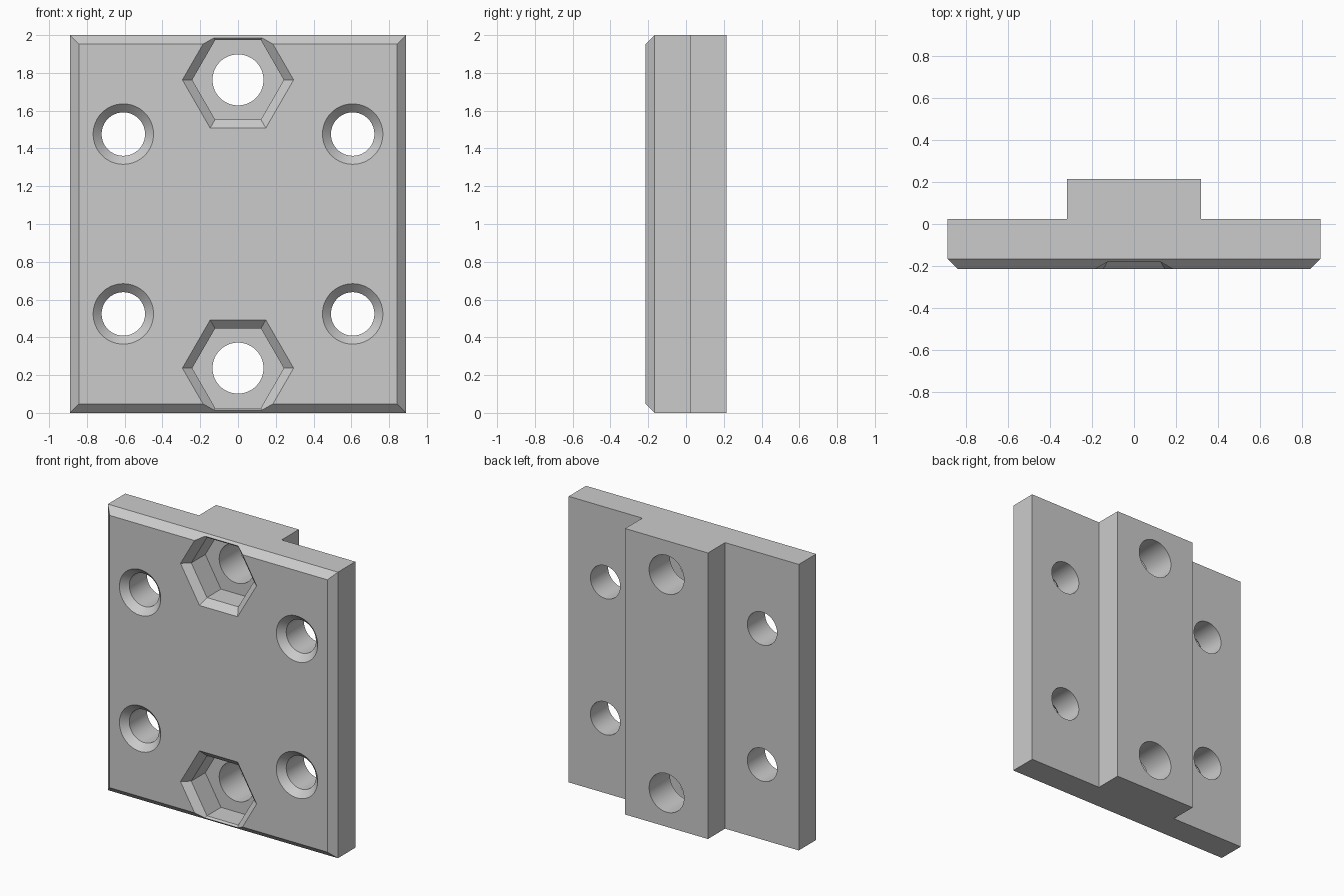
import bpy, bmesh
from math import cos, sin, pi, radians

cube = bpy.data.objects.get("Cube")
if cube:
    bpy.data.objects.remove(cube, do_unlink=True)

FRONT, STEP, BACK = -0.215, 0.025, 0.215

grey = bpy.data.materials.new("plain grey")
grey.use_nodes = True
colour = (0.6, 0.6, 0.6, 1)
grey.diffuse_color = colour
grey.node_tree.nodes["Principled BSDF"].inputs["Base Color"].default_value = colour


def make_object(name, bm):
    bmesh.ops.recalc_face_normals(bm, faces=bm.faces)
    mesh = bpy.data.meshes.new(name)
    bm.to_mesh(mesh)
    bm.free()
    mesh.materials.append(grey)
    obj = bpy.data.objects.new(name, mesh)
    bpy.context.collection.objects.link(obj)
    return obj


# Plate with a rib down its back: T profile extruded upwards
half = [(0.89, FRONT), (0.89, STEP), (0.32, STEP), (0.32, BACK)]
outline = half + [(-x, y) for x, y in reversed(half)]
bm = bmesh.new()
base = bm.faces.new([bm.verts.new((x, y, 0)) for x, y in outline])
top = bmesh.ops.extrude_face_region(bm, geom=[base])["geom"]
bmesh.ops.translate(bm, vec=(0, 0, 2),
                    verts=[v for v in top if isinstance(v, bmesh.types.BMVert)])
# Chamfer around the front face
rim = [e for e in bm.edges if all(abs(v.co.y - FRONT) < 1e-4 for v in e.verts)]
bmesh.ops.bevel(bm, geom=rim, offset=0.048, offset_type='OFFSET',
                segments=1, affect='EDGES')
plate = make_object("mounting_plate", bm)


def cut(x, z, sides, profile):
    """Cut a stepped hole, given (depth, corner radius) rings from the front."""
    bm = bmesh.new()
    rings = []
    for depth, r in profile:
        angles = [2 * pi * i / sides for i in range(sides)]
        rings.append([bm.verts.new((x + r * cos(a), FRONT + depth, z + r * sin(a)))
                      for a in angles])
    for a, b in zip(rings, rings[1:]):
        for i in range(sides):
            j = (i + 1) % sides
            bm.faces.new((a[i], a[j], b[j], b[i]))
    bm.faces.new(rings[0])
    bm.faces.new(rings[-1])
    cutter = make_object("hole_cutter", bm)
    cutter.hide_render = True
    mod = plate.modifiers.new("hole", 'BOOLEAN')
    mod.operation = 'DIFFERENCE'
    mod.solver = 'EXACT'
    mod.object = cutter
    bpy.context.view_layer.objects.active = plate
    bpy.ops.object.modifier_apply(modifier=mod.name)
    bpy.data.objects.remove(cutter, do_unlink=True)


hexagon = 1 / cos(pi / 6)   # flat distance to corner radius
for side in (-1, 1):
    # Hexagonal nut pockets with a bolt hole through the rib
    z = 1 + side * 0.763
    cut(0, z, 6, [(-0.02, 0.275 * hexagon), (0.045, 0.21 * hexagon),
                  (0.2, 0.21 * hexagon)])
    cut(0, z, 64, [(0.1, 0.135), (0.5, 0.135)])
    # Countersunk screw holes
    for x in (-0.607, 0.607):
        cut(x, 1 + side * 0.476, 64, [(-0.02, 0.18), (0.045, 0.115), (0.5, 0.115)])

bpy.ops.object.select_all(action='DESELECT')
plate.select_set(True)
bpy.context.view_layer.objects.active = plate
bpy.ops.object.shade_smooth_by_angle(angle=radians(30))
